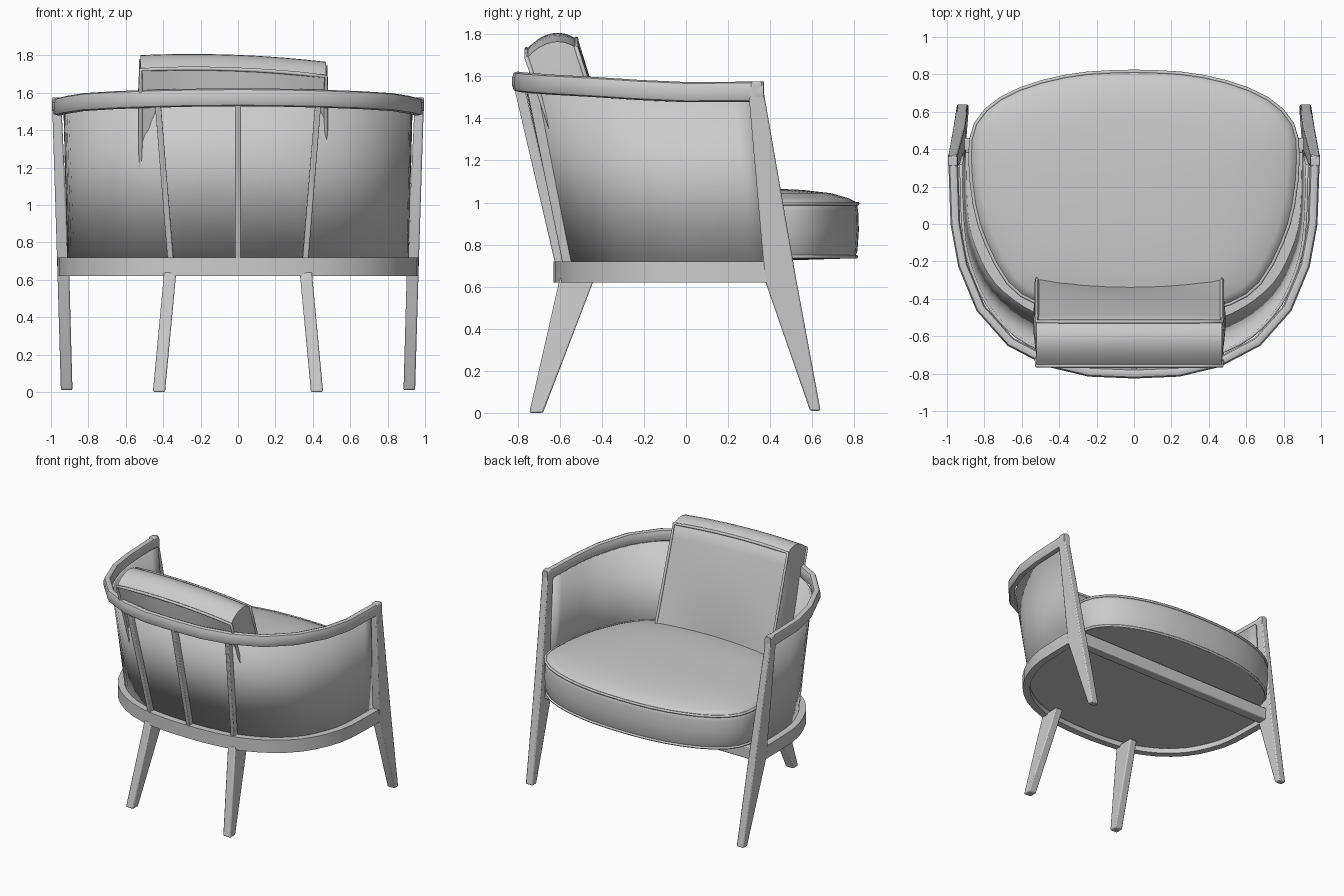
import bpy, bmesh, math
from mathutils import Vector

if "Cube" in bpy.data.objects:
    bpy.data.objects.remove(bpy.data.objects["Cube"])

grey = bpy.data.materials.new("soft_grey")
grey.use_nodes = True
GREY = (0.6, 0.6, 0.6, 1)
grey.diffuse_color = GREY
grey.node_tree.nodes["Principled BSDF"].inputs["Base Color"].default_value = GREY


def finish(name, bm, angle=40, bevel=0):
    bmesh.ops.recalc_face_normals(bm, faces=bm.faces)
    mesh = bpy.data.meshes.new(name)
    bm.to_mesh(mesh)
    bm.free()
    mesh.materials.append(grey)
    ob = bpy.data.objects.new(name, mesh)
    bpy.context.collection.objects.link(ob)
    if bevel:
        mod = ob.modifiers.new("soft_edges", "BEVEL")
        mod.width, mod.segments = bevel, 2
    bpy.ops.object.select_all(action="DESELECT")
    ob.select_set(True)
    bpy.context.view_layer.objects.active = ob
    bpy.ops.object.shade_smooth_by_angle(angle=math.radians(angle))
    return ob


def loft(name, rings, closed=True, caps=True, **kw):
    """Skin a list of point rings."""
    bm = bmesh.new()
    rows = [[bm.verts.new(p) for p in r] for r in rings]
    n = len(rows[0])
    for a, b in zip(rows, rows[1:]):
        for i in range(n if closed else n - 1):
            j = (i + 1) % n
            bm.faces.new((a[i], a[j], b[j], b[i]))
    if closed and caps:
        bm.faces.new(rows[0])
        bm.faces.new(rows[-1])
    return finish(name, bm, **kw)


def mirrored(half):
    """Half path from the +x front to the centre, reflected to -x."""
    pts = [Vector(p) for p in half]
    return pts + [Vector((-p[0], *p[1:])) for p in reversed(half[:-1])]


def smooth(pts, steps=3):
    """Catmull-Rom refinement of an open path."""
    out = []
    for i in range(len(pts) - 1):
        a, b = pts[max(i - 1, 0)], pts[i]
        c, d = pts[i + 1], pts[min(i + 2, len(pts) - 1)]
        for k in range(steps):
            t = k / steps
            out.append(0.5 * (2 * b + (c - a) * t + (2 * a - 5 * b + 4 * c - d) * t * t
                              + (3 * b - a - 3 * c + d) * t ** 3))
    return out + [pts[-1]]


def sweep(name, path, profile, **kw):
    """Sweep a (sideways, up) profile along a mostly level path."""
    rings = []
    for i, p in enumerate(path):
        t = path[min(i + 1, len(path) - 1)] - path[max(i - 1, 0)]
        side = Vector((t.y, -t.x, 0)).normalized()
        rings.append([p + side * s + Vector((0, 0, u)) for s, u in profile])
    return loft(name, rings, **kw)


def bar(name, sections, bevel=0.008):
    """Tapered bar from (x0, x1, y0, y1, z) sections."""
    return loft(name, [[(a, c, z), (b, c, z), (b, d, z), (a, d, z)]
                       for a, b, c, d, z in sections], bevel=bevel, angle=35)


def bead(name, pts, radius=0.01):
    """Closed piping cord along a seam."""
    cu = bpy.data.curves.new(name, "CURVE")
    cu.dimensions = "3D"
    cu.bevel_depth, cu.bevel_resolution = radius, 1
    sp = cu.splines.new("POLY")
    sp.points.add(len(pts) - 1)
    for q, p in zip(sp.points, pts):
        q.co = (*p, 1)
    sp.use_cyclic_u = True
    cu.materials.append(grey)
    bpy.context.collection.objects.link(bpy.data.objects.new(name, cu))


# Curved top rail with rounded section
rail = mirrored([(.968, .37, 1.527), (.955, 0, 1.525), (.915, -.22, 1.535), (.82, -.45, 1.55),
                 (.66, -.63, 1.56), (.45, -.74, 1.568), (.24, -.79, 1.573), (0, -.8, 1.575)])
oval = [(0.027 * math.copysign(abs(math.cos(a)) ** .7, math.cos(a)),
         0.048 * math.copysign(abs(math.sin(a)) ** .7, math.sin(a)))
        for a in [math.tau * (k + .5) / 10 for k in range(10)]]
sweep("top_rail", rail, oval, angle=50)

# Seat frame: bent ring, front crossbar and underside board
ring = smooth(mirrored([(.938, .4, .67), (.93, .05, .67), (.88, -.15, .67), (.78, -.33, .67),
                        (.62, -.47, .67), (.42, -.56, .67), (.2, -.595, .67), (0, -.603, .67)]), 2)
sweep("seat_ring", ring, [(-.027, -.05), (.027, -.05), (.027, .05), (-.027, .05)], angle=35)
bar("front_crossbar", [(-.92, .92, .38, .46, .62), (-.92, .92, .38, .46, .72)])
loft("seat_board", [[(p.x, p.y, z) for p in ring] for z in (.66, .715)])

# Thin wraparound shell, flaring outward to the rail
low = mirrored([(.905, .4, .66), (.895, .05, .66), (.845, -.14, .66), (.75, -.31, .66),
                (.59, -.44, .66), (.4, -.52, .66), (.2, -.55, .66), (0, -.56, .66)])
high = mirrored([(.925, .32, 1.51), (.915, 0, 1.51), (.88, -.21, 1.51), (.785, -.43, 1.52),
                 (.63, -.6, 1.53), (.43, -.7, 1.535), (.23, -.745, 1.54), (0, -.755, 1.54)])
shell = loft("back_shell", [smooth(low), smooth(high)], closed=False)
mod = shell.modifiers.new("thickness", "SOLIDIFY")
mod.thickness, mod.offset = 0.016, 0

# Legs, mirrored left and right
for side, s in (("left", 1), ("right", -1)):
    bar(side + "_front_leg", [(s * .885, s * .947, .59, .64, .01),
                              (s * .902, s * .965, .375, .525, .63),
                              (s * .942, s * .992, .3, .376, 1.49),
                              (s * .944, s * .994, .31, .36, 1.575)])
    bar(side + "_back_leg", [(s * .39, s * .455, -.745, -.68, 0),
                             (s * .33, s * .395, -.6, -.435, .64)])

# Back spindles between ring and rail
for name, x0, x1, y0, y1 in (("middle", 0, 0, -.6, -.8), ("left", .36, .43, -.565, -.74),
                             ("right", -.36, -.43, -.565, -.74)):
    bar(name + "_spindle", [(x0 - .016, x0 + .016, y0 - .02, y0 + .03, .7),
                            (x1 - .016, x1 + .016, y1 - .02, y1 + .03, 1.56)], bevel=0.006)

# Seat cushion, domed, with piping along both seams
half = smooth(mirrored([(0, .822), (.25, .812), (.5, .765), (.72, .675), (.855, .54), (.885, .36),
                        (.86, .1), (.8, -.1), (.68, -.32), (.52, -.43), (.25, -.5),
                        (0, -.52)]), 2)
count = len(half) // 2
outline = half[:count] + [half[count]] + [Vector((-p.x, p.y)) for p in half[count - 1:0:-1]]


def seat_ring_at(scale, z):
    return [(p.x * scale, .15 + (p.y - .15) * scale, z) for p in outline]


layers = [(.5, .725), (.97, .735), (.99, .77), (1, .87), (.995, .96), (.985, 1.0),
          (.93, 1.02), (.8, 1.045), (.6, 1.06), (.35, 1.068), (.1, 1.07)]
loft("seat_cushion", [seat_ring_at(*l) for l in layers], angle=60)
bead("seat_upper_piping", seat_ring_at(.99, .995))
bead("seat_lower_piping", seat_ring_at(.98, .742))


# Back cushion: a leaning, puffed block
def puff(u, t, w):
    """u across, t back to front, w bottom to top, each from -1 to 1."""
    h = (w + 1) / 2
    dome = (1 - u * u) * (1 - w * w)
    z = .99 + .74 * h + h * (.025 * t - .018 * u + .02 * (1 - u * u) + .05 * (1 - t * t))
    y = -.4 - .24 * h + t * (.118 + .03 * dome) - .05 * (1 - u * u) * (1 - h)
    x = -.025 + u * (.495 + .02 * (1 - t * t) * (1 - w * w))
    return Vector((x, y, z))


bm = bmesh.new()
bmesh.ops.create_cube(bm, size=2)
bmesh.ops.subdivide_edges(bm, edges=bm.edges[:], cuts=7, use_grid_fill=True)
for v in bm.verts:
    v.co = puff(*v.co)
finish("back_cushion", bm, angle=50)
steps = [-1 + k / 4 for k in range(8)]
square = ([(k, -1) for k in steps] + [(1, k) for k in steps]
          + [(-k, 1) for k in steps] + [(-1, -k) for k in steps])
for name, t in (("front", 1), ("rear", -1)):
    bead("back_cushion_%s_piping" % name, [puff(u, t, w) for u, w in square], 0.011)
